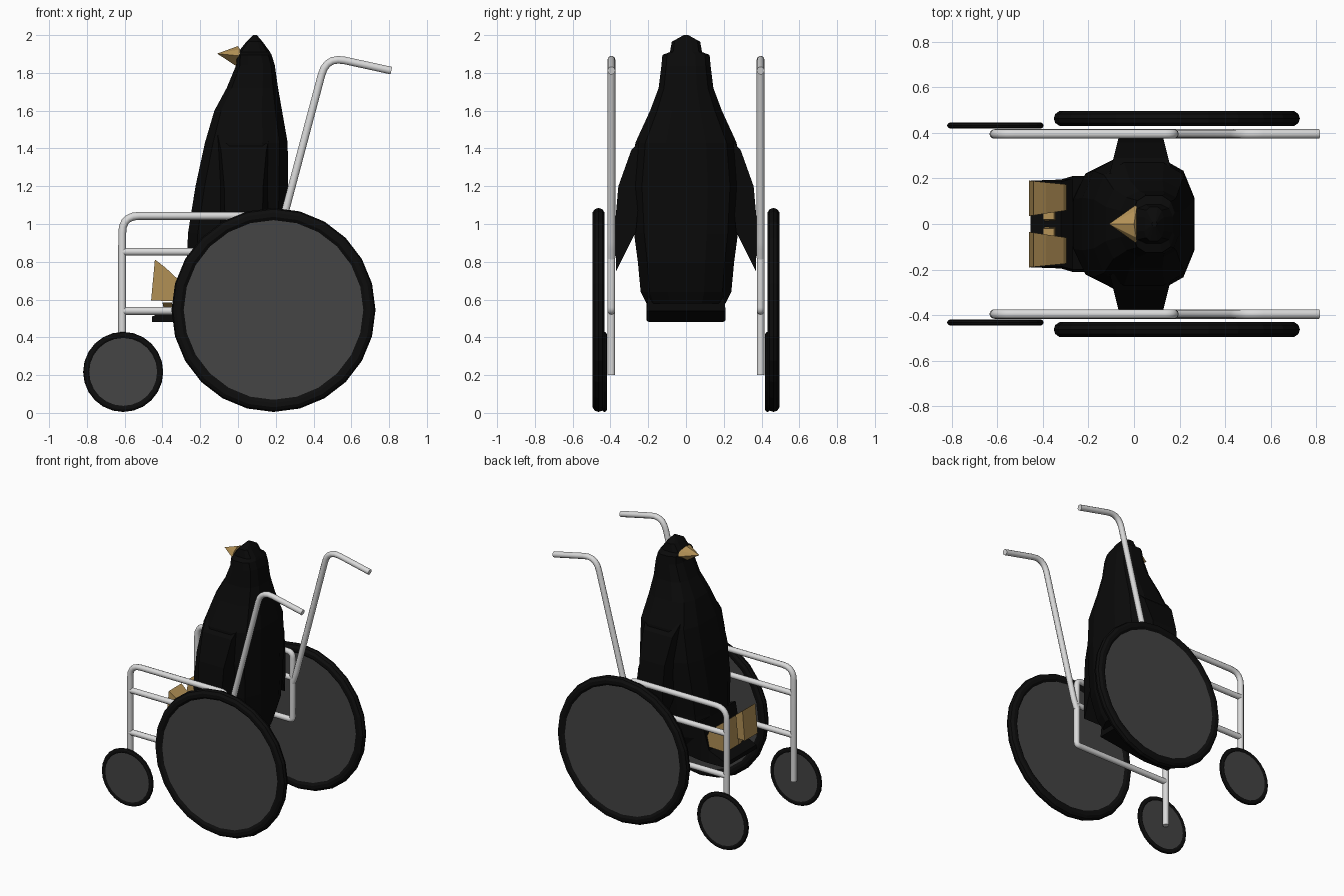
import bpy, bmesh, math
from mathutils import Vector

if "Cube" in bpy.data.objects:
    bpy.data.objects.remove(bpy.data.objects["Cube"])


def material(name, colour, rough=0.6):
    m = bpy.data.materials.new(name)
    m.use_nodes = True
    m.diffuse_color = (*colour, 1)
    bsdf = m.node_tree.nodes["Principled BSDF"]
    bsdf.inputs["Base Color"].default_value = (*colour, 1)
    bsdf.inputs["Roughness"].default_value = rough
    return m


black = material("black_plumage", (0.003, 0.003, 0.003))
rubber = material("black_rubber", (0.004, 0.004, 0.004))
grey = material("dark_grey_disc", (0.058, 0.058, 0.058))
metal = material("light_metal", (0.7, 0.7, 0.7))
tan = material("tan_beak", (0.46, 0.29, 0.095))


def finish(bm, name, mat):
    bmesh.ops.recalc_face_normals(bm, faces=bm.faces)
    mesh = bpy.data.meshes.new(name)
    bm.to_mesh(mesh)
    bm.free()
    mesh.materials.append(mat)
    obj = bpy.data.objects.new(name, mesh)
    bpy.context.collection.objects.link(obj)
    return obj


def loft(name, rings, mat):
    """Skin a list of equal-length point rings and cap both ends."""
    bm = bmesh.new()
    loops = [[bm.verts.new(p) for p in ring] for ring in rings]
    n = len(loops[0])
    for a, b in zip(loops, loops[1:]):
        for i in range(n):
            j = (i + 1) % n
            bm.faces.new((a[i], a[j], b[j], b[i]))
    bm.faces.new(loops[0])
    bm.faces.new(loops[-1])
    return finish(bm, name, mat)


def section(z, x0, x1, half, n=12, power=0.7):
    """Rounded-box cross-section."""
    pts = []
    for i in range(n):
        a = 2 * math.pi * (i + 0.5) / n
        c, s = math.cos(a), math.sin(a)
        k = math.cos(math.pi / n) ** power
        x = math.copysign(abs(c) ** power, c) / k
        y = math.copysign(abs(s) ** power, s) / k
        pts.append(((x0 + x1) / 2 + x * (x1 - x0) / 2, y * half, z))
    return pts


def fillet(corners, radii):
    """Round the inner corners of a path."""
    pts = [Vector(c) for c in corners]
    out = [pts[0]]
    for p, q, r, rad in zip(pts, pts[1:], pts[2:], radii):
        a = q + (p - q).normalized() * rad
        b = q + (r - q).normalized() * rad
        for i in range(6):
            t = i / 5
            out.append(a * (1 - t) ** 2 + q * 2 * t * (1 - t) + b * t * t)
    return out + [pts[-1]]


def tube(name, path, y):
    curve = bpy.data.curves.new(name, "CURVE")
    curve.dimensions = "3D"
    curve.bevel_depth = 0.021
    curve.bevel_resolution = 3
    curve.use_fill_caps = True
    spline = curve.splines.new("POLY")
    spline.points.add(len(path) - 1)
    for point, p in zip(spline.points, path):
        point.co = (p.x, y, p.y, 1)
    curve.materials.append(metal)
    obj = bpy.data.objects.new(name, curve)
    bpy.context.collection.objects.link(obj)
    bpy.ops.object.select_all(action="DESELECT")
    obj.select_set(True)
    bpy.context.view_layer.objects.active = obj
    bpy.ops.object.convert(target="MESH")
    bpy.ops.object.shade_smooth_by_angle(angle=math.radians(50))


def wheel(name, x, y, z, radius, minor, width):
    # Tyre
    bpy.ops.mesh.primitive_torus_add(
        major_segments=24, minor_segments=10, major_radius=radius - minor,
        minor_radius=minor, location=(x, y, z), rotation=(math.pi / 2, 0, 0))
    tyre = bpy.context.object
    tyre.name = name + "_tyre"
    tyre.scale.z = width / (2 * minor)
    tyre.data.materials.append(rubber)
    # Solid disc
    bpy.ops.mesh.primitive_cylinder_add(
        vertices=24, radius=radius - minor, depth=width * 0.6,
        location=(x, y, z), rotation=(math.pi / 2, 0, 0))
    disc = bpy.context.object
    disc.name = name + "_disc"
    disc.data.materials.append(grey)


# Wheelchair, one side at a time
for side, s in (("left", 1), ("right", -1)):
    wheel(side + "_drive_wheel", 0.188, s * 0.463, 0.545, 0.54, 0.036, 0.068)
    wheel(side + "_caster", -0.608, s * 0.432, 0.217, 0.212, 0.018, 0.028)
    y = s * 0.395
    tube(side + "_side_frame", fillet(
        [(-0.613, 0.2), (-0.613, 1.043), (0.175, 1.043), (0.175, 0.54), (-0.613, 0.54)],
        [0.09, 0.04, 0.02]), y)
    tube(side + "_middle_rail", [Vector((-0.613, 0.853)), Vector((0.175, 0.853))], y)
    tube(side + "_push_handle", fillet(
        [(0.812, 1.812), (0.468, 1.887), (0.203, 0.89), (0.177, 0.82)], [0.1, 0.02]), y)

# Bird body, from base to crown: height, front, back, half width
profile = [
    (0.58, -0.28, 0.18, 0.21), (0.64, -0.28, 0.21, 0.24), (0.8, -0.27, 0.262, 0.255),
    (0.95, -0.265, 0.265, 0.275), (1.2, -0.225, 0.265, 0.29), (1.43, -0.175, 0.263, 0.268),
    (1.6, -0.125, 0.233, 0.19), (1.72, -0.06, 0.212, 0.145), (1.84, -0.01, 0.195, 0.13),
    (1.895, -0.005, 0.178, 0.125), (1.91, 0, 0.17, 0.085), (1.965, 0.045, 0.13, 0.075),
    (2.0, 0.08, 0.1, 0.012)]
loft("body", [section(*row) for row in profile], black)

# Folded lower body reaching forward under the feet
loft("lap", [
    [(x, -w, z0), (x, w, z0), (x, w * 0.95, z1), (x, -w * 0.95, z1)]
    for x, w, z0, z1 in ((-0.455, 0.19, 0.48, 0.51), (-0.32, 0.195, 0.48, 0.57),
                         (-0.27, 0.21, 0.49, 0.78), (0.12, 0.21, 0.54, 0.62))], black)

# Wings, feet and webbed toes
wing = [(0.22, 1.47), (0.29, 1.39), (0.358, 1.2), (0.376, 1.0), (0.37, 0.75), (0.265, 0.96)]
foot = [(-0.46, 0.595), (-0.44, 0.812), (-0.385, 0.77), (-0.31, 0.7), (-0.26, 0.59)]
for side, s in (("left", 1), ("right", -1)):
    loft(side + "_wing", [
        [(x + tilt * (y - 0.25), s * y, z) for y, z in wing]
        for x, tilt in ((-0.1, 0.25), (0.16, -0.25))], black)
    loft(side + "_foot", [
        [(x, s * (y + (x + 0.46) * lean), z) for x, z in foot]
        for y, lean in ((0.035, 0.15), (0.19, -0.1))], tan)
    loft(side + "_toe_web", [
        [(x, s * 0.005, 0.485), (x - 0.02, s * 0.02, 0.585), (x - 0.02, s * 0.15, 0.585)]
        for x in (-0.38, -0.33)], tan)

# Beak
bm = bmesh.new()
tip = bm.verts.new((-0.11, 0, 1.902))
base = [bm.verts.new(p) for p in (
    (0.0, 0, 1.942), (0.01, 0.06, 1.925), (0.01, 0.085, 1.89),
    (0.0, 0.0, 1.83), (0.01, -0.085, 1.89), (0.01, -0.06, 1.925))]
for i, v in enumerate(base):
    bm.faces.new((tip, v, base[(i + 1) % len(base)]))
bm.faces.new(base)
finish(bm, "beak", tan)
